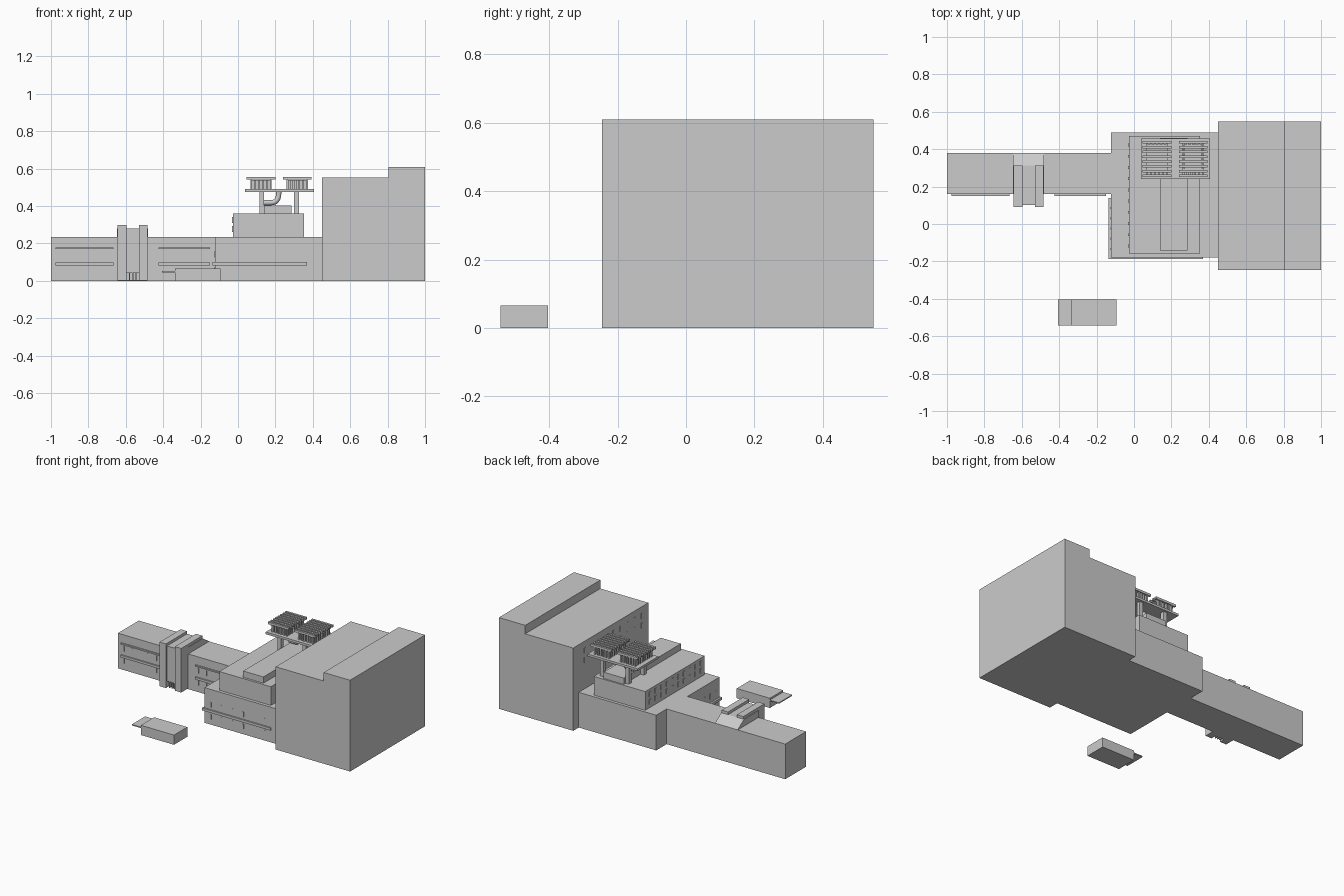
import bpy, bmesh
from mathutils import Vector

if "Cube" in bpy.data.objects:
    bpy.data.objects.remove(bpy.data.objects["Cube"])


def boxes(name, parts):
    """One object from a list of (x0, x1, y0, y1, z0, z1) boxes."""
    bm = bmesh.new()
    for x0, x1, y0, y1, z0, z1 in parts:
        vs = bmesh.ops.create_cube(bm, size=1)["verts"]
        for v in vs:
            v.co = Vector((x0 + (v.co.x + .5) * (x1 - x0),
                           y0 + (v.co.y + .5) * (y1 - y0),
                           z0 + (v.co.z + .5) * (z1 - z0)))
    return finish(name, bm)


def finish(name, bm):
    me = bpy.data.meshes.new(name)
    bmesh.ops.recalc_face_normals(bm, faces=bm.faces)
    bm.to_mesh(me)
    bm.free()
    ob = bpy.data.objects.new(name, me)
    bpy.context.collection.objects.link(ob)
    return ob


def prism(name, profile, axis, a, b):
    """Extrude a 2D profile along x ('x': y,z points) or y ('y': x,z points)."""
    bm = bmesh.new()
    vs = [bm.verts.new((a, p, q) if axis == 'x' else (p, a, q)) for p, q in profile]
    f = bm.faces.new(vs)
    ret = bmesh.ops.extrude_face_region(bm, geom=[f])
    d = Vector((b - a, 0, 0)) if axis == 'x' else Vector((0, b - a, 0))
    bmesh.ops.translate(bm, vec=d, verts=[g for g in ret["geom"] if isinstance(g, bmesh.types.BMVert)])
    return finish(name, bm)


# Tall main hall with stepped roof
prism("main_hall", [(.45, 0), (1, 0), (1, .61), (.805, .61), (.805, .553), (.45, .553)], 'y', -.245, .548)

# Middle block, upper storey and roof housing
boxes("middle_block", [(-.123, .45, -.178, .49, 0, .235)])
boxes("upper_storey", [(-.028, .353, -.157, .47, .235, .36)])
boxes("roof_housing", [(.138, .287, -.142, .46, .36, .402)])

# Long low wing
boxes("low_wing", [(-1, -.123, .16, .38, 0, .235)])

# Entrance tower: two pillars, recessed middle above a doorway, sloped rear roof
boxes("entrance_pillars", [(-.643, -.596, .09, .313, .003, .298),
                           (-.53, -.483, .09, .313, .003, .298)])
boxes("entrance_middle", [(-.596, -.53, .102, .313, .045, .28),
                          (-.596, -.53, .125, .313, .003, .045)])
boxes("entrance_mullions", [(x - .003, x + .003, .104, .125, .003, .045) for x in (-.58, -.563, -.546)])
prism("entrance_rear_roof", [(.16, .23), (.38, .23), (.38, .236), (.313, .28), (.16, .28)], 'x', -.648, -.48)

# Sun-shade ledges on the wing and around the middle block
ledges = []
for x0, x1 in ((-.975, -.665), (-.425, -.15)):
    ledges += [(x0, x1, .151, .16, .17, .179), (x0, x1, .151, .16, .083, .099)]
ledges += [(-.135, .37, -.187, -.178, .083, .1), (-.135, -.123, -.187, .14, .083, .1)]
boxes("ledges", ledges)

# Narrow windows
wins = []
for x0 in (-.96, -.41):
    for i in range(5):
        x = x0 + i * .06
        for z in (.045, .125):
            wins.append((x, x + .008, .158, .16, z, z + .035))
for i in range(6):
    x = -.08 + i * .08
    for z in (.035, .115):
        wins.append((x, x + .008, -.18, -.178, z, z + .035))
for i in range(10):
    y = -.125 + i * .06
    for z in (.26, .31):
        wins.append((-.031, -.028, y, y + .015, z, z + .032))
for i in range(5):
    y = -.14 + i * .055
    for z in (.04, .125):
        wins.append((-.126, -.123, y, y + .012, z, z + .035))
for i in range(9):
    y = -.18 + i * .075
    for z in (.41, .475):
        wins.append((.448, .45, y, y + .012, z, z + .035))
boxes("windows", wins)

# Cooling platform on legs
boxes("cooling_platform", [(.037, .407, .24, .457, .475, .49)])
boxes("platform_legs", [(x, x + .026, y, y + .026, .36, .475)
                        for x in (.114, .3) for y in (.255, .415)])

# Cooling units: core, upright bars and slatted tops
cores, bars, slats = [], [], []
for x0, x1 in ((.046, .2), (.24, .394)):
    cores.append((x0 + .03, x1 - .03, .275, .425, .49, .54))
    for i in range(6):
        x = x0 + .02 + i * (x1 - x0 - .05) / 5
        bars += [(x, x + .01, .262, .275, .49, .54), (x, x + .01, .425, .438, .49, .54)]
    for i in range(8):
        y = .262 + i * .0237
        bars += [(x0 + .02, x0 + .03, y, y + .01, .49, .54), (x1 - .03, x1 - .02, y, y + .01, .49, .54)]
    for i in range(8):
        y = .25 + i * .0257
        slats.append((x0, x1, y, y + .014, .541, .556))
    slats += [(x, x + .008, .25, .444, .538, .546) for x in (x0 + .02, x1 - .028)]
boxes("cooling_cores", cores)
boxes("cooling_bars", bars)
boxes("cooling_slats", slats)

# Bent pipe beneath the platform
cu = bpy.data.curves.new("bent_pipe", 'CURVE')
cu.dimensions = '3D'
cu.bevel_depth = .014
cu.bevel_resolution = 2
cu.use_fill_caps = True
sp = cu.splines.new('BEZIER')
sp.bezier_points.add(2)
for p, (co, l, r) in zip(sp.bezier_points, (
        ((.135, .35, .418), (.12, .35, .418), (.15, .35, .418)),
        ((.175, .35, .418), (.16, .35, .418), (.205, .35, .418)),
        ((.218, .35, .476), (.218, .35, .435), (.218, .35, .49)))):
    p.co, p.handle_left, p.handle_right = co, l, r
bpy.context.collection.objects.link(bpy.data.objects.new("bent_pipe", cu))

# Small outbuilding with canopy
boxes("outbuilding", [(-.338, -.093, -.543, -.403, 0, .065)])
boxes("outbuilding_canopy", [(-.405, -.338, -.543, -.403, .046, .053)])
